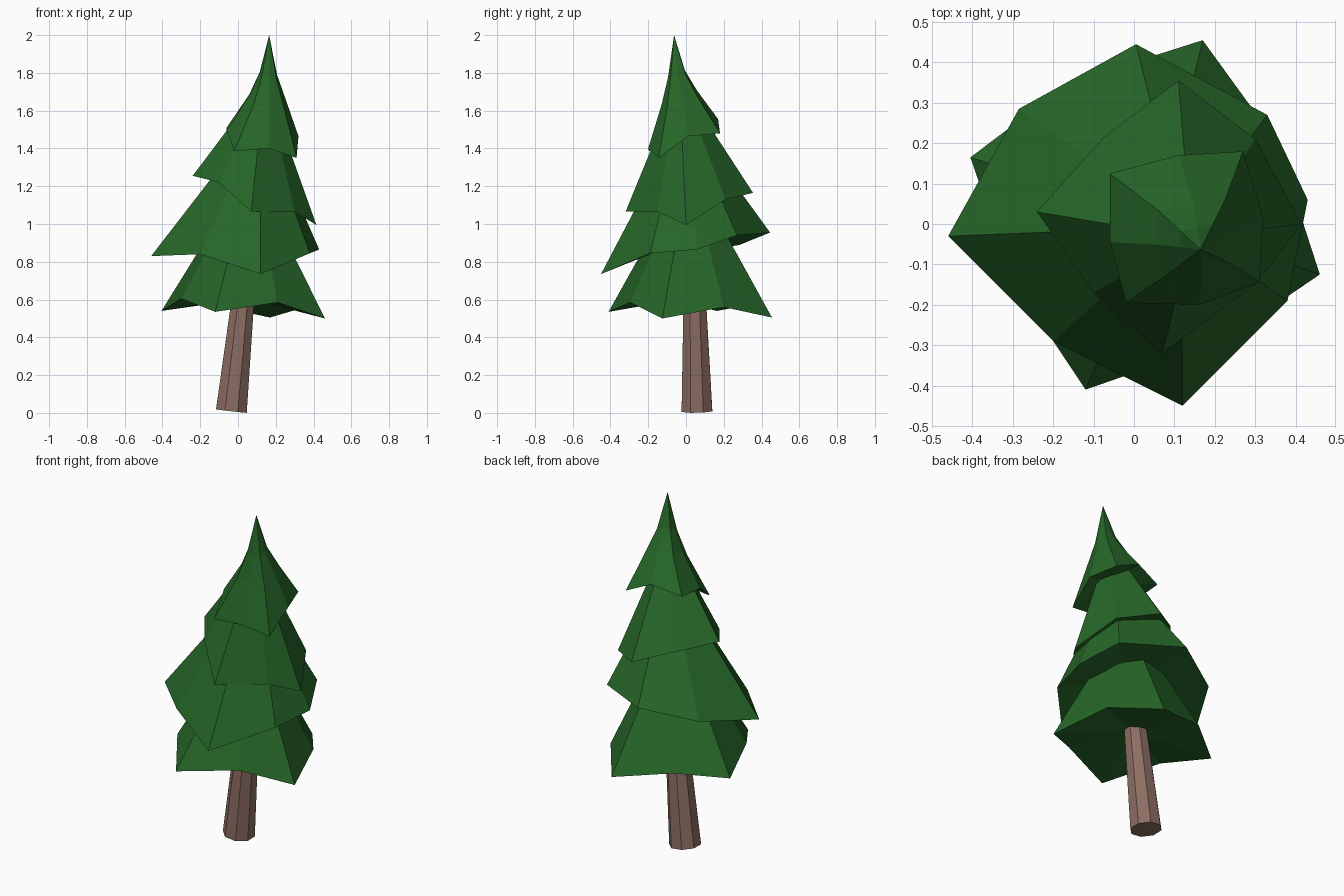
import bpy, bmesh, math
from mathutils import Vector

if "Cube" in bpy.data.objects:
    bpy.data.objects.remove(bpy.data.objects["Cube"])


def material(name, rgb):
    m = bpy.data.materials.new(name)
    m.diffuse_color = (*rgb, 1)
    m.use_nodes = True
    m.node_tree.nodes["Principled BSDF"].inputs["Base Color"].default_value = m.diffuse_color
    return m


needle_green = material("needle green", (0.0194, 0.133, 0.0212))
bark_brown = material("bark brown", (0.266, 0.156, 0.125))


def finish(bm, name, mat):
    bmesh.ops.recalc_face_normals(bm, faces=bm.faces)
    me = bpy.data.meshes.new(name)
    bm.to_mesh(me)
    bm.free()
    me.materials.append(mat)
    bpy.context.collection.objects.link(bpy.data.objects.new(name, me))


def bridge(bm, a, b):
    n = len(a)
    for i in range(n):
        bm.faces.new((a[i], a[(i + 1) % n], b[(i + 1) % n], b[i]))


def fan(bm, ring, point):
    tip = bm.verts.new(point)
    for i in range(len(ring)):
        bm.faces.new((ring[i], ring[(i + 1) % len(ring)], tip))


def tier(name, rim, rings, tip=None):
    """Star-shaped skirt: uneven rim, scaled copies of it above, hollowed underside."""
    pts = [Vector(p) for p in rim]
    mid = sum(pts, Vector()) / len(pts)
    bm = bmesh.new()
    low = [bm.verts.new(p) for p in pts]
    fan(bm, low, mid + Vector((0.01, 0, 0.06)))
    for centre, s in rings:
        up = [bm.verts.new(Vector(centre) + (p - mid) * s) for p in pts]
        bridge(bm, low, up)
        low = up
    if tip:
        fan(bm, low, tip)
    else:
        bm.faces.new(low)
    finish(bm, name, needle_green)


# Branch tiers, bottom to top
tier("bottom_branches", [
    (-0.405, 0.165, 0.54), (-0.30, -0.14, 0.605), (-0.12, -0.41, 0.535),
    (0.21, -0.295, 0.585), (0.46, -0.125, 0.50), (0.355, 0.20, 0.56),
    (0.17, 0.455, 0.505), (-0.16, 0.35, 0.575)],
    [((0.05, 0.02, 1.0), 0.40)])

tier("lower_middle_branches", [
    (-0.46, -0.03, 0.83), (-0.20, -0.29, 0.84), (0.12, -0.45, 0.735),
    (0.38, -0.19, 0.845), (0.43, 0.06, 0.865), (0.33, 0.27, 0.94),
    (0.005, 0.445, 0.955), (-0.285, 0.285, 0.89)],
    [((0.09, 0.0, 1.32), 0.36)])

tier("upper_middle_branches", [
    (-0.24, 0.03, 1.255), (-0.10, -0.17, 1.22), (0.07, -0.32, 1.065),
    (0.30, -0.15, 1.065), (0.415, 0.0, 0.995), (0.30, 0.21, 1.13),
    (0.11, 0.355, 1.165), (-0.075, 0.215, 1.22)],
    [((0.13, -0.02, 1.6), 0.26)])

tier("top_branches", [
    (-0.06, -0.045, 1.495), (-0.02, -0.195, 1.385), (0.16, -0.20, 1.40),
    (0.31, -0.145, 1.35), (0.32, 0.015, 1.465), (0.27, 0.18, 1.48),
    (0.11, 0.17, 1.555), (-0.06, 0.125, 1.51)],
    [((0.155, -0.035, 1.66), 0.5), ((0.16, -0.05, 1.79), 0.24)],
    (0.165, -0.063, 2.0))

# Leaning, tapered eight-sided trunk
bm = bmesh.new()
loops = []
for cx, cy, cz, r in ((-0.035, 0.058, 0.01, 0.088), (0.022, 0.047, 0.56, 0.066),
                      (0.07, 0.03, 1.0, 0.045)):
    ring = []
    for i in range(8):
        a = math.tau * (i + 0.5) / 8
        x, y = r * math.cos(a), r * math.sin(a)
        ring.append(bm.verts.new((cx + x, cy + y, cz - 0.11 * x + 0.02 * y)))
    loops.append(ring)
for a, b in zip(loops, loops[1:]):
    bridge(bm, a, b)
bm.faces.new(loops[0])
bm.faces.new(loops[-1])
finish(bm, "trunk", bark_brown)
